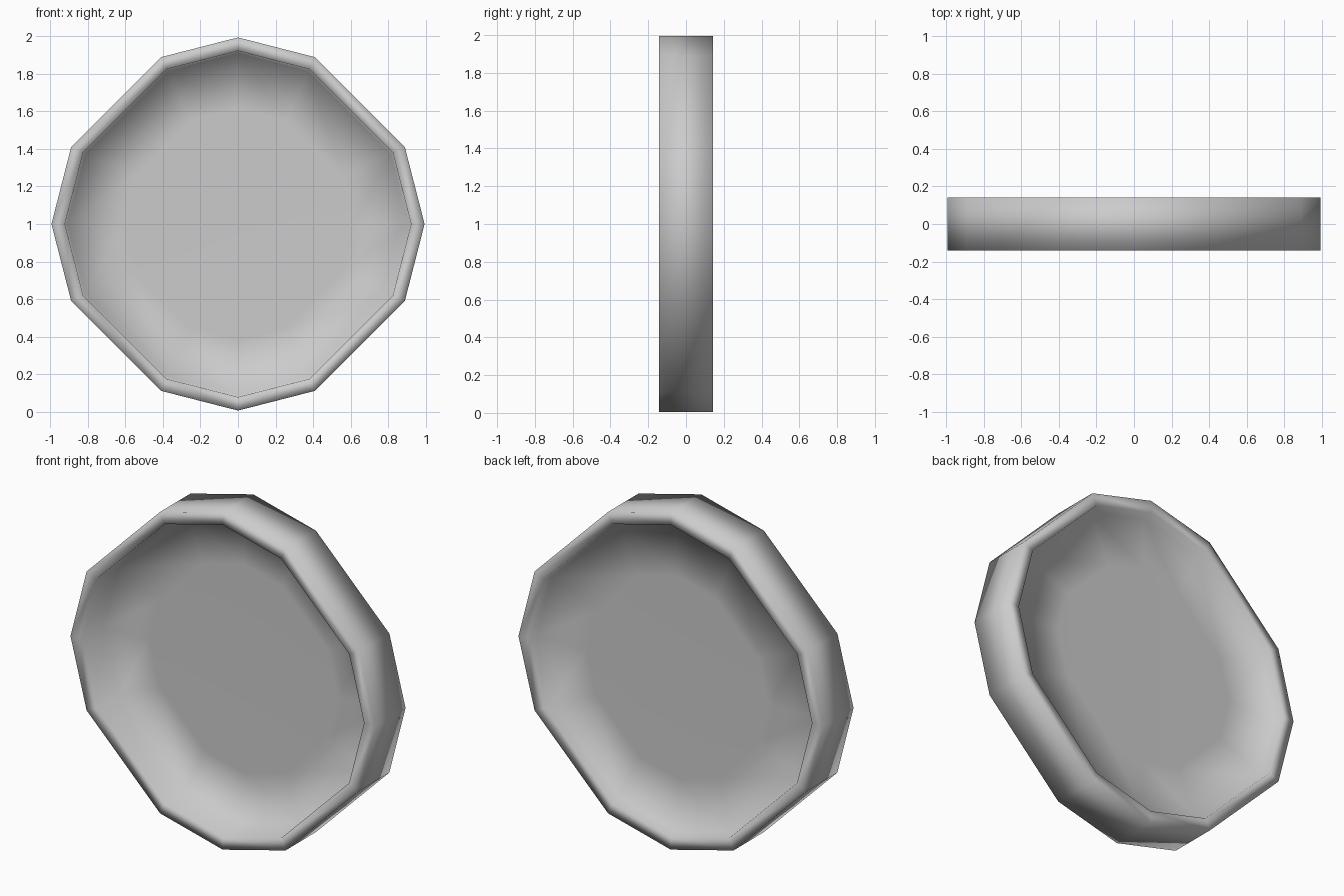
import bpy, bmesh

if "Cube" in bpy.data.objects:
    bpy.data.objects.remove(bpy.data.objects["Cube"])

# Twelve-sided outline: two corners and the axis tip define one quarter
TIP, WIDE, NARROW = 0.995, 0.89, 0.41
quarter = [(TIP, 0), (WIDE, NARROW), (NARROW, WIDE)]
outline = []
for turn in range(4):
    for x, z in quarter:
        for _ in range(turn):
            x, z = -z, x
        outline.append((x, z))

# Cross-section (scale of outline, depth y): deep front recess, rim, shallow back recess
profile = [(0.62, 0.055), (0.915, 0.05), (0.928, -0.142), (1.0, -0.142),
           (1.0, 0.142), (0.928, 0.142), (0.915, 0.085), (0.60, 0.08)]

# Hoop with a thin recessed panel
bm = bmesh.new()
rings = [[bm.verts.new((x * s, y, 1 + z * s)) for x, z in outline]
         for s, y in profile]
n = len(outline)
for a, b in zip(rings, rings[1:]):
    for i in range(n):
        j = (i + 1) % n
        bm.faces.new((a[i], a[j], b[j], b[i]))
bm.faces.new(rings[0])
bm.faces.new(rings[-1])
bmesh.ops.recalc_face_normals(bm, faces=bm.faces[:])
for f in bm.faces:
    f.smooth = True

mesh = bpy.data.meshes.new("recessed_disc")
bm.to_mesh(mesh)
bm.free()
disc = bpy.data.objects.new("recessed_disc", mesh)
bpy.context.collection.objects.link(disc)
